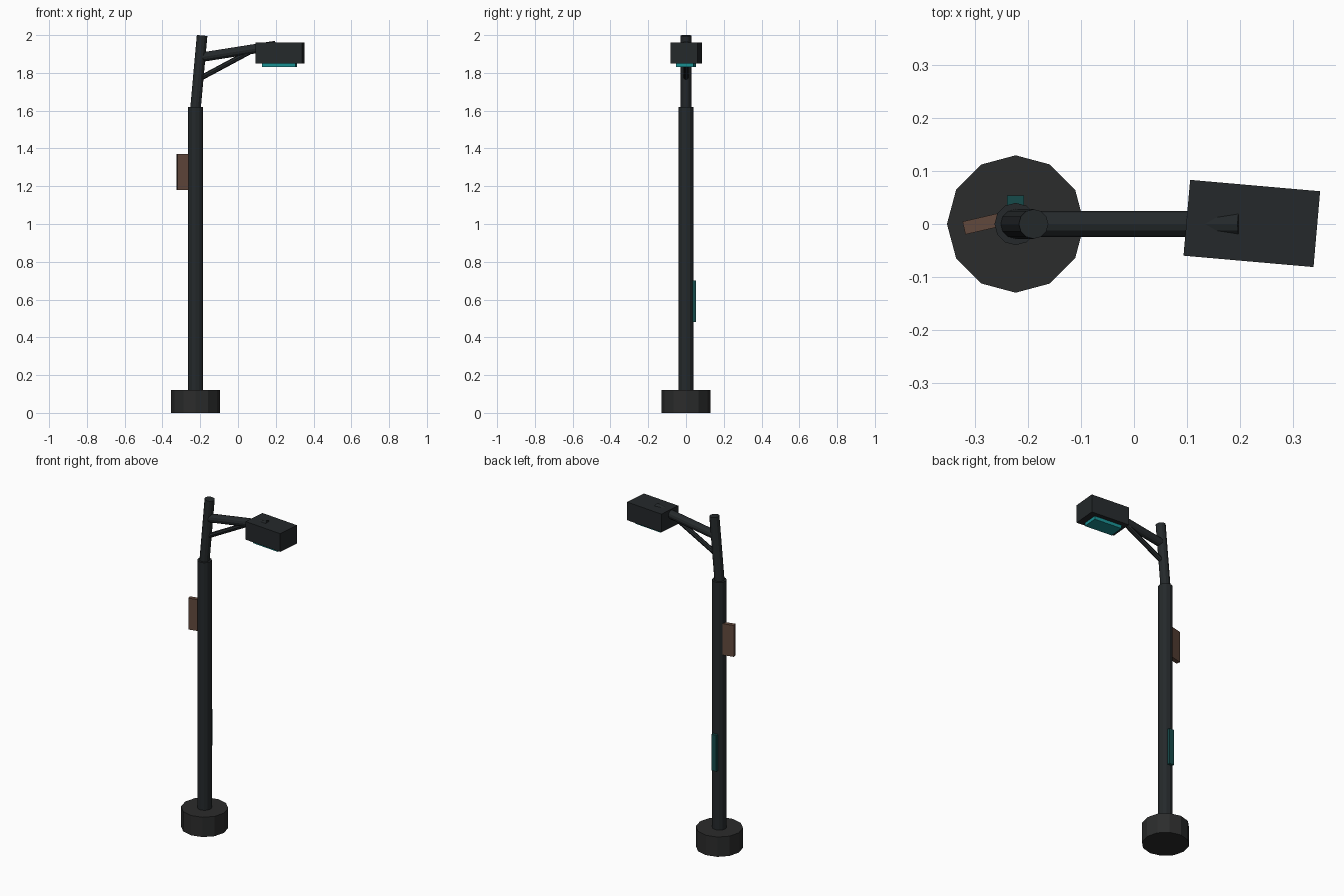
import bpy, math
from mathutils import Vector, Matrix

if "Cube" in bpy.data.objects:
    bpy.data.objects.remove(bpy.data.objects["Cube"])


def material(name, rgb):
    m = bpy.data.materials.new(name)
    m.diffuse_color = (*rgb, 1)
    m.use_nodes = True
    m.node_tree.nodes["Principled BSDF"].inputs["Base Color"].default_value = m.diffuse_color
    return m


METAL = material("dark_metal", (0.018, 0.022, 0.024))
CONCRETE = material("dark_concrete", (0.024, 0.025, 0.025))
LAMP = material("teal_light", (0.01, 0.27, 0.28))
PANEL = material("dark_teal", (0.008, 0.07, 0.07))
RUST = material("brown_sign", (0.12, 0.065, 0.045))


def rod(name, a, b, radius, sides, mat):
    """Flat-shaded cylinder running from a to b."""
    a, b = Vector(a), Vector(b)
    d = b - a
    bpy.ops.mesh.primitive_cylinder_add(vertices=sides, radius=radius, depth=d.length)
    ob = bpy.context.object
    # first corner of the ring on the x axis
    ob.data.transform(Matrix.Rotation(math.pi / 2, 4, 'Z'))
    # tilt in the xz plane only
    ob.rotation_euler = (0, math.atan2(d.x, d.z), 0)
    ob.location = (a + b) / 2
    ob.name = name
    ob.data.materials.append(mat)
    return ob


def box(name, centre, size, turn, mat):
    """Box turned about z by the given degrees."""
    bpy.ops.mesh.primitive_cube_add(size=1, location=centre,
                                    rotation=(0, 0, math.radians(turn)))
    ob = bpy.context.object
    ob.data.transform(Matrix.Diagonal((*size, 1)))
    ob.name = name
    ob.data.materials.append(mat)
    return ob


X = -0.224  # pole axis

# Footing and pole
rod("base", (X, 0, 0), (X, 0, 0.12), 0.13, 12, CONCRETE)
rod("main_pole", (X, 0, 0.12), (X, 0, 1.62), 0.04, 12, METAL)
rod("leaning_pole", (X - 0.002, 0, 1.6), (-0.19, 0, 1.998), 0.028, 12, METAL)

# Arm and its strut
rod("arm", (-0.2, 0, 1.882), (0.2, 0, 1.945), 0.025, 12, METAL)
rod("arm_strut", (-0.195, 0, 1.774), (0.1, 0, 1.932), 0.014, 8, METAL)

# Lamp head with glowing underside
box("lamp_head", (0.223, 0.001, 1.905), (0.247, 0.144, 0.11), -5, METAL)
box("lamp_lens", (0.219, 0, 1.845), (0.178, 0.093, 0.03), -5, LAMP)

# Pole attachments
box("side_sign", (-0.276, 0.003, 1.275), (0.094, 0.025, 0.19), 13, RUST)
box("access_panel", (X, 0.043, 0.59), (0.032, 0.022, 0.22), 0, PANEL)
